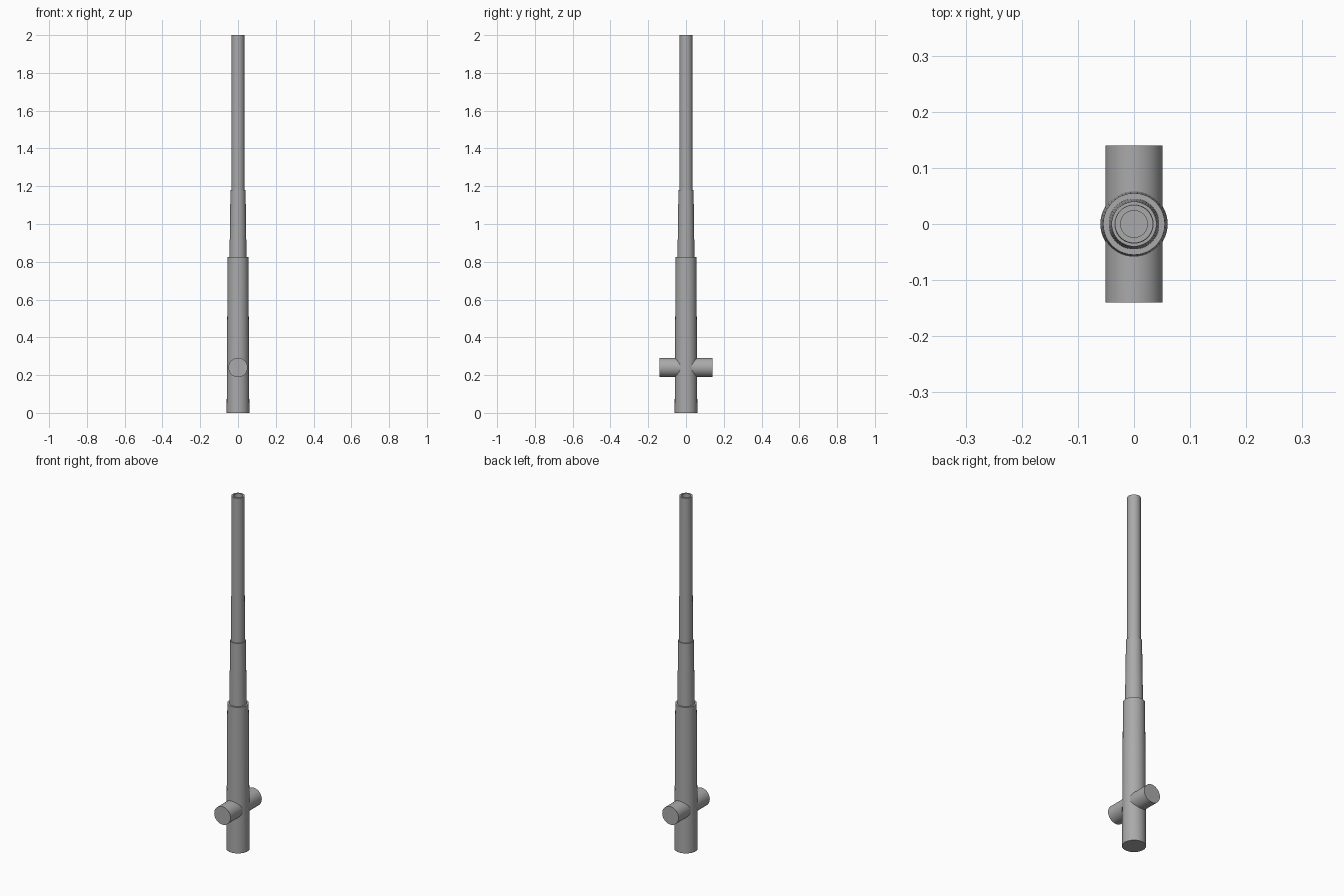
import bpy
import bmesh
import math

cube = bpy.data.objects.get("Cube")
if cube:
    bpy.data.objects.remove(cube, do_unlink=True)

SIDES = 48

steel = bpy.data.materials.new("grey steel")
steel.use_nodes = True
colour = (0.4, 0.4, 0.4, 1)
steel.diffuse_color = colour
steel.node_tree.nodes["Principled BSDF"].inputs["Base Color"].default_value = colour


def finish(name, bm):
    """Turn a bmesh into a shaded object."""
    bmesh.ops.recalc_face_normals(bm, faces=bm.faces)
    mesh = bpy.data.meshes.new(name)
    bm.to_mesh(mesh)
    bm.free()
    mesh.materials.append(steel)
    obj = bpy.data.objects.new(name, mesh)
    bpy.context.collection.objects.link(obj)
    bpy.ops.object.select_all(action='DESELECT')
    obj.select_set(True)
    bpy.context.view_layer.objects.active = obj
    bpy.ops.object.shade_smooth_by_angle(angle=math.radians(35))
    return obj


def lathe(name, profile):
    """Spin a (radius, height) profile around z."""
    bm = bmesh.new()
    verts = [bm.verts.new((r, 0, z)) for r, z in profile]
    edges = [bm.edges.new(pair) for pair in zip(verts, verts[1:])]
    bmesh.ops.spin(bm, geom=verts + edges, cent=(0, 0, 0), axis=(0, 0, 1),
                   angle=math.tau, steps=SIDES, use_duplicate=False)
    bmesh.ops.remove_doubles(bm, verts=bm.verts, dist=0.0001)
    return finish(name, bm)


# Stepped, tapered barrel with an open bore at the muzzle
lathe("barrel", [
    (0, 0), (0.06, 0),
    (0.055, 0.825), (0.045, 0.825),
    (0.04, 1.18), (0.035, 1.18),
    (0.034, 2), (0.024, 2),
    (0.024, 1.85), (0.0, 1.85),
])

# Pivot pins on the front and back of the breech
for name, side in (("front_trunnion", -1), ("back_trunnion", 1)):
    bm = bmesh.new()
    bmesh.ops.create_cone(bm, cap_ends=True, segments=SIDES,
                          radius1=0.051, radius2=0.051, depth=0.14)
    obj = finish(name, bm)
    obj.rotation_euler.x = math.pi / 2
    obj.location = (0, side * 0.07, 0.24)
